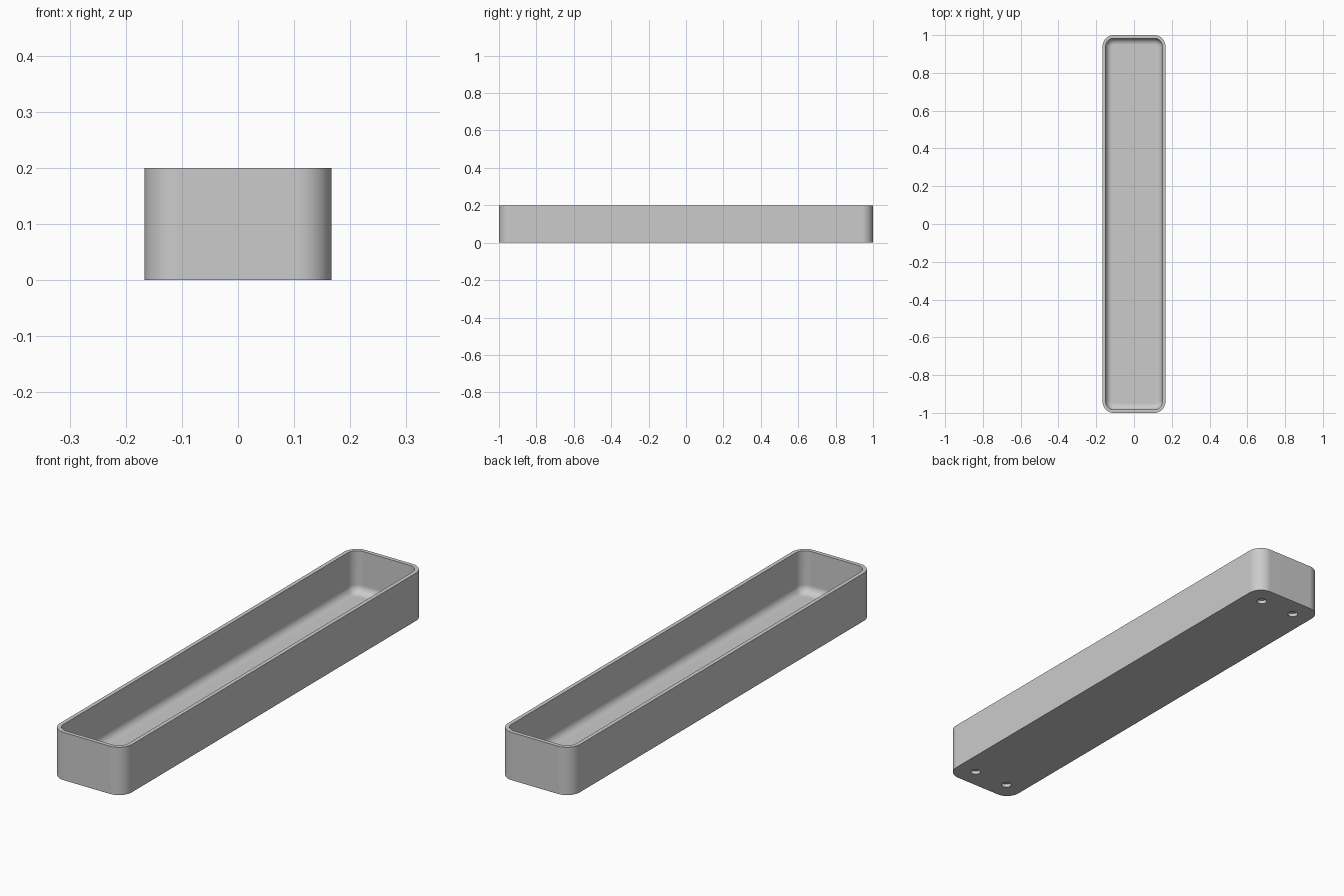
import bpy
import bmesh
from math import sin, cos, pi

cube = bpy.data.objects.get("Cube")
if cube:
    bpy.data.objects.remove(cube, do_unlink=True)

HALF_X, HALF_Y, HEIGHT = 1 / 6, 1.0, 0.2
CORNER, WALL, FLOOR, FILLET = 0.06, 0.0167, 0.025, 0.033
STEPS = 10

grey = bpy.data.materials.new("plain grey")
grey.use_nodes = True
colour = (0.6, 0.6, 0.6, 1)
grey.diffuse_color = colour
grey.node_tree.nodes["Principled BSDF"].inputs["Base Color"].default_value = colour


def ring(bm, inset, z):
    """Rounded rectangle of vertices, offset inwards."""
    r = CORNER - inset
    verts = []
    for k, (sx, sy) in enumerate([(1, 1), (-1, 1), (-1, -1), (1, -1)]):
        for i in range(STEPS + 1):
            a = (k + i / STEPS) * pi / 2
            verts.append(bm.verts.new((sx * (HALF_X - CORNER) + r * cos(a),
                                       sy * (HALF_Y - CORNER) + r * sin(a), z)))
    return verts


# Tray shell: outer wall, flat rim, inner wall, filleted floor
profile = [(0, 0), (0, HEIGHT), (WALL, HEIGHT)]
for i in range(STEPS + 1):
    a = i / STEPS * pi / 2
    profile.append((WALL + FILLET * (1 - cos(a)), FLOOR + FILLET * (1 - sin(a))))

bm = bmesh.new()
rings = [ring(bm, inset, z) for inset, z in profile]
for low, high in zip(rings, rings[1:]):
    for i in range(len(low)):
        j = (i + 1) % len(low)
        bm.faces.new((low[i], low[j], high[j], high[i]))
bm.faces.new(rings[0][::-1])
bm.faces.new(rings[-1])
bmesh.ops.recalc_face_normals(bm, faces=bm.faces)
mesh = bpy.data.meshes.new("tray")
bm.to_mesh(mesh)
bm.free()
mesh.materials.append(grey)
tray = bpy.data.objects.new("tray", mesh)
bpy.context.collection.objects.link(tray)

# Four shallow round sockets in the underside
for sx in (-1, 1):
    for sy in (-1, 1):
        bpy.ops.mesh.primitive_cylinder_add(
            vertices=32, radius=0.02, depth=0.03,
            location=(sx * 0.083, sy * 0.917, 0))
        cutter = bpy.context.object
        cutter.name = "socket_cutter"
        cutter.hide_render = True
        cutter.data.materials.append(grey)
        cut = tray.modifiers.new("socket", "BOOLEAN")
        cut.operation = "DIFFERENCE"
        cut.solver = "EXACT"
        cut.object = cutter
        bpy.context.view_layer.objects.active = tray
        bpy.ops.object.modifier_apply(modifier=cut.name)
        bpy.data.objects.remove(cutter, do_unlink=True)

# Smooth corners and fillets, crisp edges elsewhere
bpy.ops.object.select_all(action="DESELECT")
tray.select_set(True)
bpy.context.view_layer.objects.active = tray
bpy.ops.object.shade_smooth_by_angle(angle=pi / 6)
weighted = tray.modifiers.new("even_shading", "WEIGHTED_NORMAL")
weighted.keep_sharp = True
